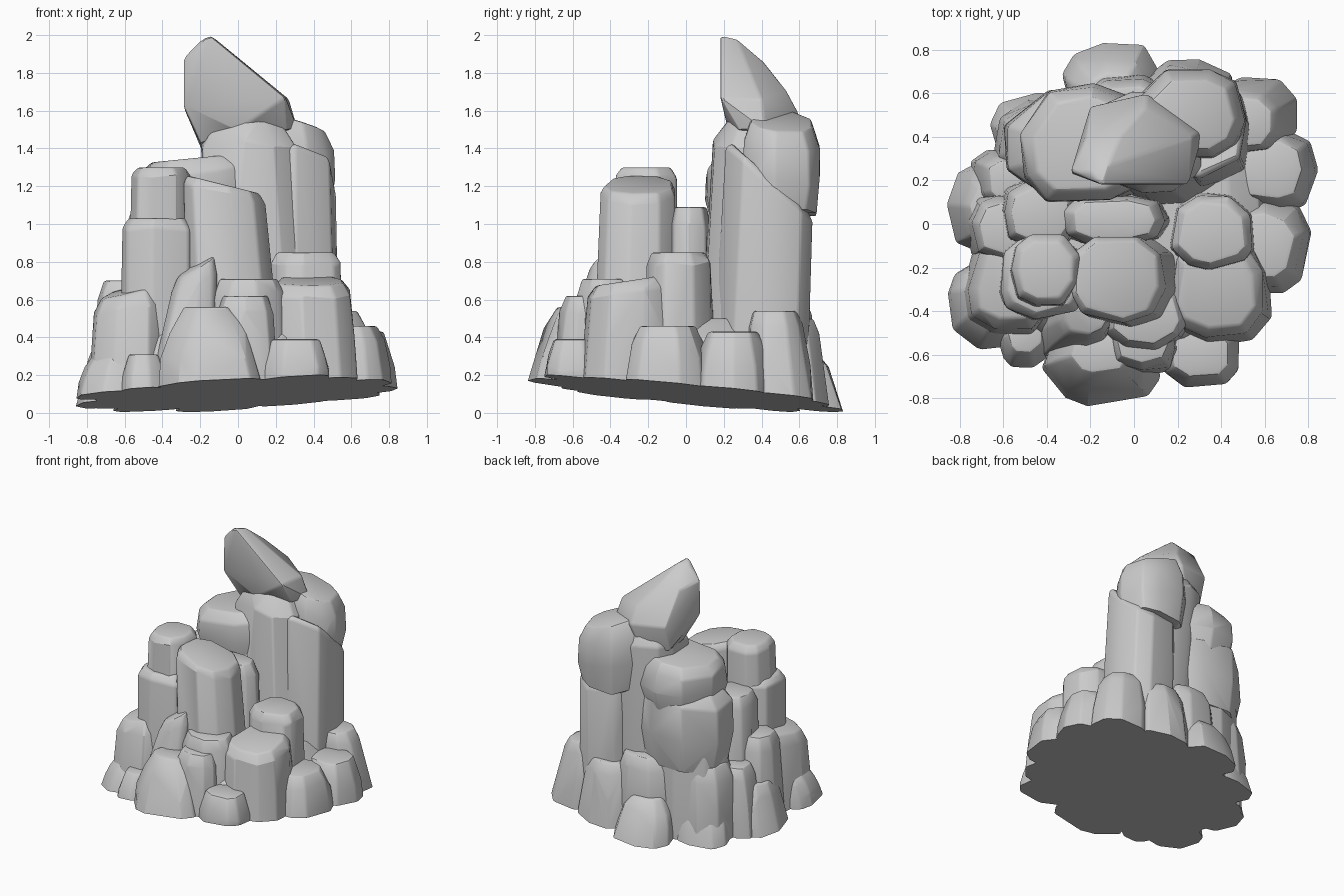
import bpy, bmesh, math, random

cube = bpy.data.objects.get("Cube")
if cube:
    bpy.data.objects.remove(cube, do_unlink=True)

random.seed(11)
GREY = (0.6, 0.6, 0.6, 1.0)
stone = bpy.data.materials.new("grey_stone")
stone.use_nodes = True
stone.diffuse_color = GREY
shader = next(n for n in stone.node_tree.nodes if n.type == "BSDF_PRINCIPLED")
shader.inputs["Base Color"].default_value = GREY
shader.inputs["Roughness"].default_value = 0.9


def ground(x, y):
    """Height of the tilted cut plane under the formation."""
    return 0.1 + 0.065 * x - 0.1 * y


def hull_object(name, points):
    """Wrap points in a chiselled convex stone with worn edges."""
    bm = bmesh.new()
    for p in points:
        bm.verts.new(p)
    result = bmesh.ops.convex_hull(bm, input=bm.verts[:])
    loose = {g for g in result["geom_interior"] + result["geom_unused"]
             if isinstance(g, bmesh.types.BMVert)}
    bmesh.ops.delete(bm, geom=list(loose), context="VERTS")
    bmesh.ops.dissolve_limit(bm, angle_limit=math.radians(4),
                             verts=bm.verts[:], edges=bm.edges[:])
    bmesh.ops.recalc_face_normals(bm, faces=bm.faces[:])
    # worn edges, leaving the flat underside crisp
    sharp = [e for e in bm.edges if len(e.link_faces) == 2
             and e.calc_face_angle() > math.radians(28)
             and all(f.normal.z > -0.8 for f in e.link_faces)]
    bmesh.ops.bevel(bm, geom=sharp, offset=0.014, segments=2, profile=0.5,
                    affect="EDGES", clamp_overlap=True)
    mesh = bpy.data.meshes.new(name)
    bm.to_mesh(mesh)
    bm.free()
    mesh.materials.append(stone)
    obj = bpy.data.objects.new(name, mesh)
    bpy.context.collection.objects.link(obj)
    bpy.ops.object.select_all(action="DESELECT")
    obj.select_set(True)
    bpy.context.view_layer.objects.active = obj
    bpy.ops.object.shade_smooth_by_angle(angle=math.radians(24))


def rock(name, at, size, top, lean=(0, 0), slope=(0, 0), taper=0.84,
         worn=0.09, bottom=None, sides=9, crown=0.8):
    """Irregular bulging stone; lean shifts its top, slope tilts its top."""
    start = random.uniform(0, math.tau)
    angles = [start + (i + random.uniform(-0.25, 0.25)) * math.tau / sides
              for i in range(sides)]
    radii = [random.uniform(0.98, 1.08) for _ in angles]
    base = ground(*at) if bottom is None else bottom
    shoulder = 1 - min(worn / (top - base), 0.4)
    foot = 1.0 if bottom is None else 0.88
    # foot, belly, shoulder and crown rings
    levels = [(0, foot), (shoulder * 0.5, taper * 0.4 + 0.61),
              (shoulder, taper), (1, taper * crown)]
    points = []
    for t, scale in levels:
        for a, r in zip(angles, radii):
            r = r * scale * random.uniform(0.97, 1.03)
            c, s = math.cos(a), math.sin(a)
            # slightly boxy outline
            dx = math.copysign(abs(c) ** 0.8, c) * size[0] * r
            dy = math.copysign(abs(s) ** 0.8, s) * size[1] * r
            x, y = at[0] + lean[0] * t + dx, at[1] + lean[1] * t + dy
            z = base + (top - base) * t
            z += t * (slope[0] * dx + slope[1] * dy)
            if t == 0 and bottom is None:
                z = ground(x, y)
            elif t < 1:
                z += random.uniform(-0.25, 0.25) * worn
            points.append((x, y, z))
    hull_object(name, points)


# Hidden mass filling the gaps
rock("core", (0, 0), (0.68, 0.62), 0.5, taper=0.86, sides=14)

# Tall spire
rock("main_column", (0.14, 0.31), (0.28, 0.25), 1.58, lean=(-0.09, 0.07),
     taper=0.92, worn=0.17, crown=0.6)
rock("rear_column", (0.32, 0.4), (0.23, 0.24), 1.24, lean=(-0.01, 0.05),
     slope=(0, -0.9), taper=0.92, worn=0.04, crown=0.9)
rock("rear_column_cap", (0.26, 0.5), (0.25, 0.21), 1.55, bottom=1.06,
     slope=(-0.3, -0.1), taper=0.96, worn=0.12)
hull_object("peak_slab", [
    (-0.2, 0.3, 1.43), (0, 0.22, 1.5), (0.26, 0.28, 1.5), (0.31, 0.42, 1.52),
    (0, 0.56, 1.4), (-0.2, 0.48, 1.4),
    (-0.29, 0.23, 1.62), (-0.29, 0.24, 1.88), (0.25, 0.18, 1.67),
    (0.27, 0.4, 1.66), (0.06, 0.6, 1.58), (-0.2, 0.54, 1.6),
    (-0.15, 0.18, 2.0), (-0.2, 0.24, 1.97), (-0.12, 0.27, 1.98),
    (-0.22, 0.4, 1.84), (-0.06, 0.41, 1.86), (0.05, 0.53, 1.71)])

# Stacked tiers behind the spire
rock("back_tier_low", (-0.24, 0.34), (0.33, 0.26), 0.78, taper=0.94)
rock("back_tier_middle", (-0.24, 0.36), (0.34, 0.27), 1.12, bottom=0.55,
     taper=0.94)
rock("back_tier_top", (-0.22, 0.36), (0.3, 0.27), 1.35, bottom=1.0,
     slope=(0.1, 0), taper=0.95, worn=0.07)

# Front columns
rock("left_column", (-0.42, -0.23), (0.17, 0.18), 1.3, lean=(0.01, 0.02),
     taper=0.9, worn=0.05)
rock("left_column_collar", (-0.42, -0.25), (0.21, 0.19), 1.03, taper=0.97,
     worn=0.05)
rock("front_column", (-0.01, -0.27), (0.24, 0.22), 1.21, lean=(-0.07, 0.02),
     slope=(-0.25, 0), taper=0.88, worn=0.05, crown=0.88)
rock("middle_rock", (-0.09, 0.02), (0.26, 0.12), 1.09, taper=0.92)
rock("inner_left_rock", (-0.43, 0.04), (0.19, 0.18), 1.0, taper=0.88)

# Mid height rocks
rock("left_block", (-0.59, -0.3), (0.21, 0.22), 0.65, lean=(0.02, 0.02),
     taper=0.9, slope=(0.25, 0.1))
rock("left_rear_block", (-0.58, -0.02), (0.2, 0.18), 0.7, taper=0.82)
rock("front_shard", (-0.29, -0.47), (0.18, 0.16), 0.78, lean=(0.07, 0.05),
     slope=(0.6, 0.2), taper=0.66)
rock("front_ledge", (0.05, -0.42), (0.21, 0.18), 0.71, taper=0.88)
rock("front_wedge", (0.05, -0.55), (0.16, 0.15), 0.62, lean=(-0.01, 0.03),
     taper=0.95, worn=0.08)
rock("right_block", (0.4, -0.32), (0.23, 0.24), 0.7, lean=(-0.02, 0.02),
     slope=(0, 0.15), taper=0.92, worn=0.06)
rock("right_step", (0.36, -0.04), (0.2, 0.19), 0.85, taper=0.92, worn=0.06)
rock("rear_left_block", (-0.4, 0.36), (0.23, 0.21), 0.58, taper=0.9)
rock("rear_middle_block", (-0.02, 0.51), (0.23, 0.17), 0.6, taper=0.88)

# Ring of boulders around the foot
rock("front_boulder", (-0.14, -0.63), (0.27, 0.2), 0.56, lean=(-0.02, 0.04),
     taper=0.74, worn=0.15, crown=0.6)
rock("front_right_boulder", (0.31, -0.59), (0.18, 0.16), 0.39, taper=0.88)
rock("right_boulder", (0.57, -0.1), (0.25, 0.23), 0.46, taper=0.82)
rock("right_rear_boulder", (0.63, 0.25), (0.22, 0.19), 0.43, taper=0.82)
rock("rear_right_boulder", (0.55, 0.5), (0.21, 0.18), 0.54, lean=(-0.05, -0.03),
     taper=0.8)
rock("rear_boulder", (0.25, 0.6), (0.2, 0.16), 0.5, lean=(0, -0.03), taper=0.82)
rock("rear_foot_boulder", (-0.1, 0.64), (0.23, 0.19), 0.32, lean=(0, -0.05),
     taper=0.8, crown=0.65)
rock("rear_left_boulder", (-0.44, 0.41), (0.21, 0.2), 0.33, lean=(0.04, -0.04),
     taper=0.82)
rock("left_rear_boulder", (-0.58, 0.2), (0.18, 0.15), 0.53, lean=(0.03, 0),
     taper=0.82)
rock("left_boulder", (-0.66, 0.06), (0.19, 0.21), 0.38, lean=(0.04, 0), taper=0.82)
rock("left_foot_boulder", (-0.67, -0.36), (0.18, 0.21), 0.31, lean=(0.03, 0.03),
     taper=0.84)
rock("left_front_pebble", (-0.5, -0.54), (0.12, 0.12), 0.31, lean=(0, 0.03),
     taper=0.8, worn=0.07)
